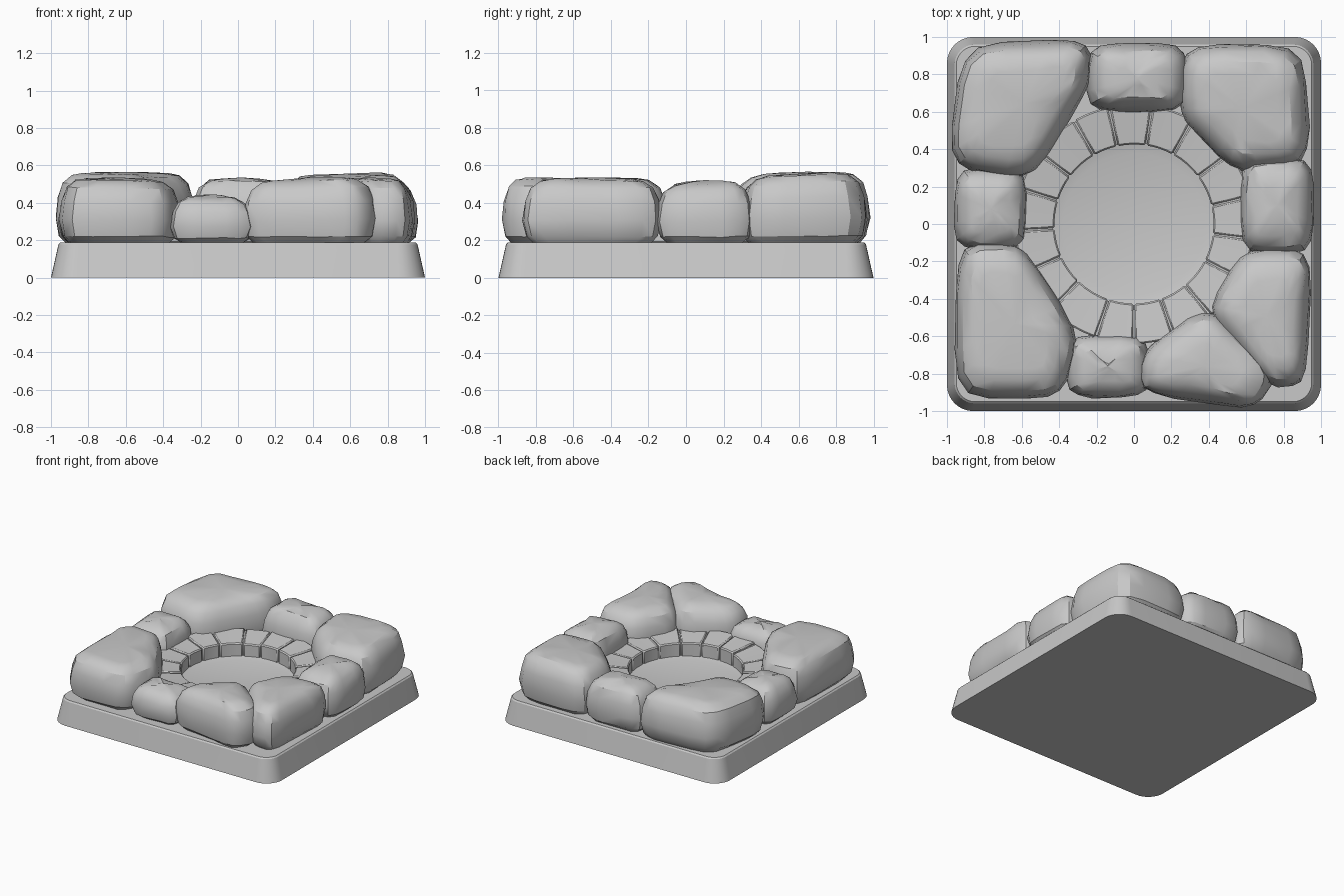
import bpy, bmesh, math, random
from mathutils import Vector

if "Cube" in bpy.data.objects:
    bpy.data.objects.remove(bpy.data.objects["Cube"])

random.seed(4)
stone = bpy.data.materials.new("stone grey")
stone.diffuse_color = (0.58, 0.58, 0.58, 1)
stone.use_nodes = True
stone.node_tree.nodes["Principled BSDF"].inputs["Base Color"].default_value = stone.diffuse_color


def finish(bm, name, angle=30, bevel=0):
    bmesh.ops.recalc_face_normals(bm, faces=bm.faces)
    me = bpy.data.meshes.new(name)
    bm.to_mesh(me)
    bm.free()
    me.materials.append(stone)
    ob = bpy.data.objects.new(name, me)
    bpy.context.collection.objects.link(ob)
    if bevel:
        mod = ob.modifiers.new("bevel", "BEVEL")
        mod.width, mod.segments = bevel, 1
    bpy.ops.object.select_all(action="DESELECT")
    ob.select_set(True)
    bpy.context.view_layer.objects.active = ob
    bpy.ops.object.shade_smooth_by_angle(angle=math.radians(angle))
    return ob


def loft(bm, rings, cap_point=None):
    """Skin closed rings of equal length and cap both ends."""
    loops = [[bm.verts.new(p) for p in r] for r in rings]
    n = len(loops[0])
    for a, b in zip(loops, loops[1:]):
        for i in range(n):
            j = (i + 1) % n
            bm.faces.new((a[i], a[j], b[j], b[i]))
    bm.faces.new(loops[0])
    if cap_point is None:
        bm.faces.new(loops[-1])
    else:
        c = bm.verts.new(cap_point)
        for i in range(n):
            bm.faces.new((loops[-1][i], loops[-1][(i + 1) % n], c))


def rounded_square(half, r, z):
    pts = []
    for q in range(4):
        a0 = q * math.pi / 2
        cx = math.copysign(half - r, math.cos(a0 + math.pi / 4))
        cy = math.copysign(half - r, math.sin(a0 + math.pi / 4))
        for k in range(9):
            a = a0 + k * math.pi / 16
            pts.append((cx + r * math.cos(a), cy + r * math.sin(a), z))
    return pts


def circle(r, z, n=48):
    return [(r * math.cos(i * math.tau / n), r * math.sin(i * math.tau / n), z)
            for i in range(n)]


# tapered plinth
bm = bmesh.new()
loft(bm, [rounded_square(1.0, 0.14, 0), rounded_square(0.96, 0.11, 0.178),
          rounded_square(0.95, 0.10, 0.188)])
finish(bm, "plinth")

# shallow dished floor of the pit
bm = bmesh.new()
loft(bm, [circle(0.46, 0.18), circle(0.46, 0.225), circle(0.42, 0.218),
          circle(0.38, 0.207)], (0, 0, 0.203))
finish(bm, "pit_floor")

# mortar ring that fills the seams of the paving
bm = bmesh.new()
loops = [[bm.verts.new(p) for p in circle(r, z)]
         for r, z in ((0.435, 0.185), (0.435, 0.31), (0.63, 0.335), (0.63, 0.185))]
for a, b in zip(loops, loops[1:] + loops[:1]):
    for i in range(48):
        j = (i + 1) % 48
        bm.faces.new((a[i], a[j], b[j], b[i]))
finish(bm, "mortar_ring")

# wedge paving stones around the pit, slightly uneven in width and height
count = 17
seams = [-90 + i * 360 / count + (random.uniform(-3, 3) if i % count else 0)
         for i in range(count + 1)]
for k, (s, e) in enumerate(zip(seams, seams[1:])):
    a0, a1 = math.radians(s + 0.5), math.radians(e - 0.5)
    lift = random.uniform(-0.006, 0.006)
    section = [(0.425, 0.185), (0.425, 0.322 + lift), (0.64, 0.348 + lift), (0.64, 0.185)]
    rings = []
    for t in range(5):
        a = a0 + (a1 - a0) * t / 4
        rings.append([(r * math.cos(a), r * math.sin(a), z) for r, z in section])
    bm = bmesh.new()
    loft(bm, rings)
    finish(bm, f"paving_stone_{k + 1}", 25, 0.008)


def cut_corners(pts, t):
    out = []
    for p, q in zip(pts, pts[1:] + pts[:1]):
        out += [p.lerp(q, t), p.lerp(q, 1 - t)]
    return out


def boulder(name, outline, top, tx, ty):
    """Round the outline's corners, then loft it upward with rounded shoulders."""
    pts = cut_corners(cut_corners([Vector(p) for p in outline], 0.17), 0.22)
    c = sum(pts, Vector((0, 0))) / len(pts)
    rings = []
    # inset and height fraction of each layer
    for inset, f in ((0.06, 0), (0.02, 0.1), (0, 0.35), (0.015, 0.65),
                     (0.045, 0.85), (0.10, 0.96), (0.17, 0.99)):
        ring = []
        for p in pts:
            w = p + (c - p).normalized() * (inset + random.uniform(-0.005, 0.005))
            tilt = (w.x - c.x) * tx + (w.y - c.y) * ty
            z = 0.187 + f * (top - 0.187 + tilt)
            if f:
                z += random.uniform(-0.005, 0.005)
            ring.append((w.x, w.y, z))
        rings.append(ring)
    bm = bmesh.new()
    loft(bm, rings, (c.x, c.y, top + 0.006))
    finish(bm, name + "_boulder", 32)


# small boulders along the sides, from centre and half size
for name, x, y, w, d, top in (("back", 0.02, 0.78, 0.27, 0.185, 0.53),
                              ("right", 0.765, 0.1, 0.2, 0.26, 0.515),
                              ("front", -0.14, -0.76, 0.22, 0.17, 0.44),
                              ("left", -0.765, 0.08, 0.195, 0.22, 0.49)):
    box = [(x - w, y - d), (x + w, y - d), (x + w, y + d), (x - w, y + d)]
    boulder(name + "_middle", box, top, -0.02, 0.03)

# large boulders at the corners
boulder("back_left", [(-1.0, .31), (-.92, .96), (-.23, .99), (-.23, .74), (-.55, .22)],
        0.56, -0.02, 0.03)
boulder("back_right", [(.26, .96), (.91, .96), (.95, .32), (.54, .26), (.23, .58)],
        0.55, 0.03, 0.06)
boulder("right_front", [(.96, -.13), (.92, -.87), (.7, -.87), (.37, -.47), (.58, -.13)],
        0.53, 0, 0)
boulder("front_right", [(.4, -.42), (.77, -.8), (.65, -1.0), (.02, -.9), (.04, -.68)],
        0.53, 0.05, 0.02)
boulder("front_left", [(-.95, -.11), (-.96, -.93), (-.39, -.94), (-.28, -.6), (-.6, -.09)],
        0.53, -0.02, 0)
